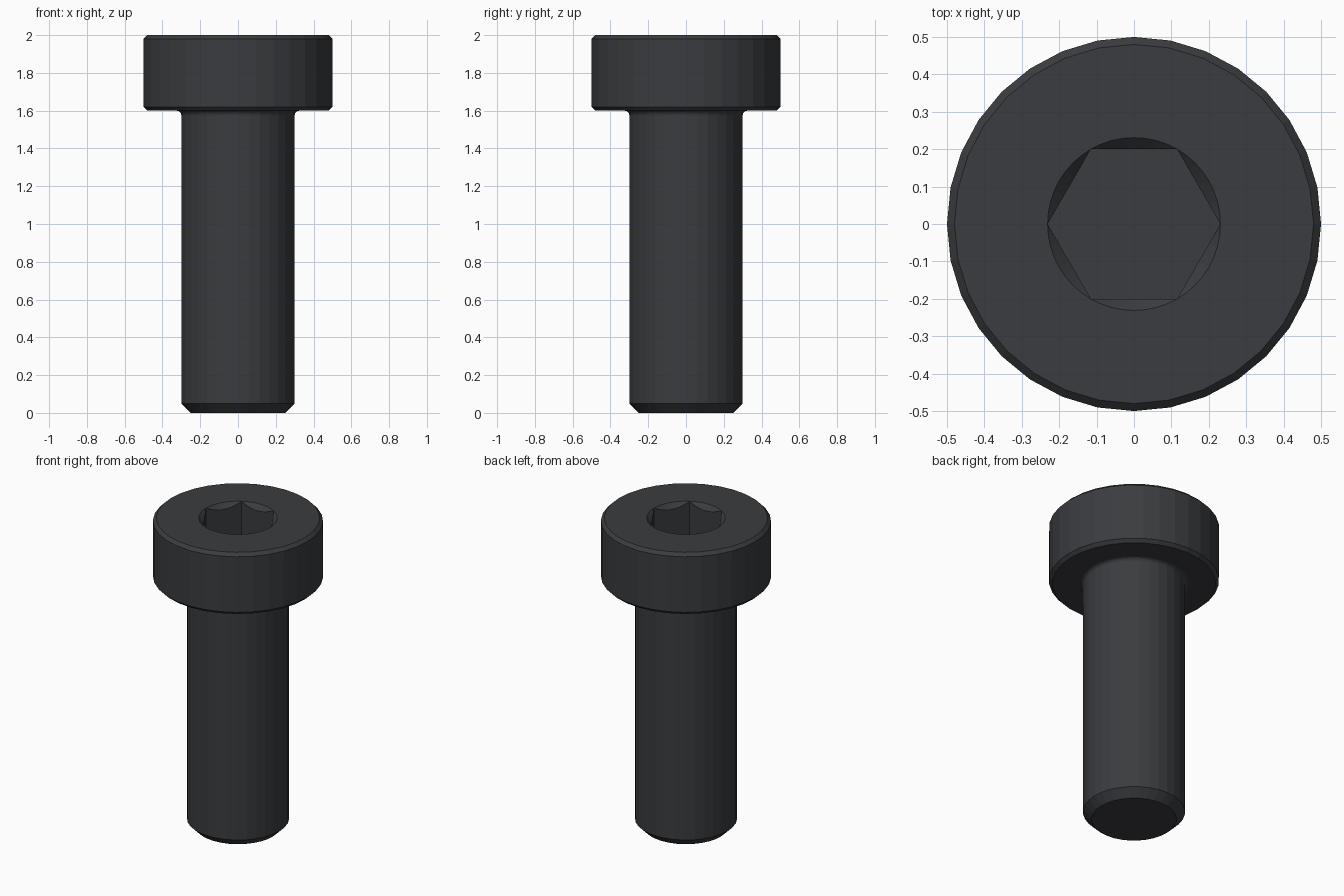
import bpy, bmesh, math

if "Cube" in bpy.data.objects:
    bpy.data.objects.remove(bpy.data.objects["Cube"])


def revolve(name, profile, segments):
    """Closed solid of revolution around z; profile is (radius, z) from bottom to top."""
    bm = bmesh.new()
    rings = []
    for r, z in profile:
        rings.append([bm.verts.new((r * math.cos(2 * math.pi * i / segments),
                                    r * math.sin(2 * math.pi * i / segments), z))
                      for i in range(segments)])
    for a, b in zip(rings, rings[1:]):
        for i in range(segments):
            j = (i + 1) % segments
            bm.faces.new((a[i], a[j], b[j], b[i]))
    bm.faces.new(rings[0][::-1])
    bm.faces.new(rings[-1])
    bmesh.ops.recalc_face_normals(bm, faces=bm.faces)
    mesh = bpy.data.meshes.new(name)
    bm.to_mesh(mesh)
    bm.free()
    obj = bpy.data.objects.new(name, mesh)
    bpy.context.collection.objects.link(obj)
    return obj


# Screw body: chamfered tip, shank, fillet under the head, chamfered head
fillet = 0.025
profile = [(0.25, 0), (0.30, 0.05)]
for k in range(5):
    a = math.radians(90 * k / 4)
    profile.append((0.30 + fillet * (1 - math.cos(a)), 1.60 - fillet * (1 - math.sin(a))))
profile += [(0.48, 1.60), (0.50, 1.62), (0.50, 1.98), (0.48, 2.0)]
screw = revolve("socket_head_screw", profile, 32)

# Dark steel
steel = bpy.data.materials.new("dark_steel")
steel.diffuse_color = (0.042, 0.045, 0.050, 1)
steel.use_nodes = True
steel.node_tree.nodes["Principled BSDF"].inputs["Base Color"].default_value = steel.diffuse_color
screw.data.materials.append(steel)

# Hex socket and its conical lead-in
hex_r = 0.2 / math.cos(math.radians(30))
cutters = [
    revolve("hex_socket_cutter", [(hex_r, 1.77), (hex_r, 2.1)], 6),
    revolve("lead_in_cutter", [(0.151, 1.92), (0.281, 2.05)], 48),
]
for cutter in cutters:
    cutter.data.materials.append(steel)
    cut = screw.modifiers.new(cutter.name, 'BOOLEAN')
    cut.operation = 'DIFFERENCE'
    cut.solver = 'EXACT'
    cut.object = cutter

# Bake the cuts and drop the cutters
bpy.context.view_layer.update()
result = bpy.data.meshes.new_from_object(
    screw.evaluated_get(bpy.context.evaluated_depsgraph_get()))
screw.modifiers.clear()
screw.data = result
for cutter in cutters:
    bpy.data.objects.remove(cutter)
